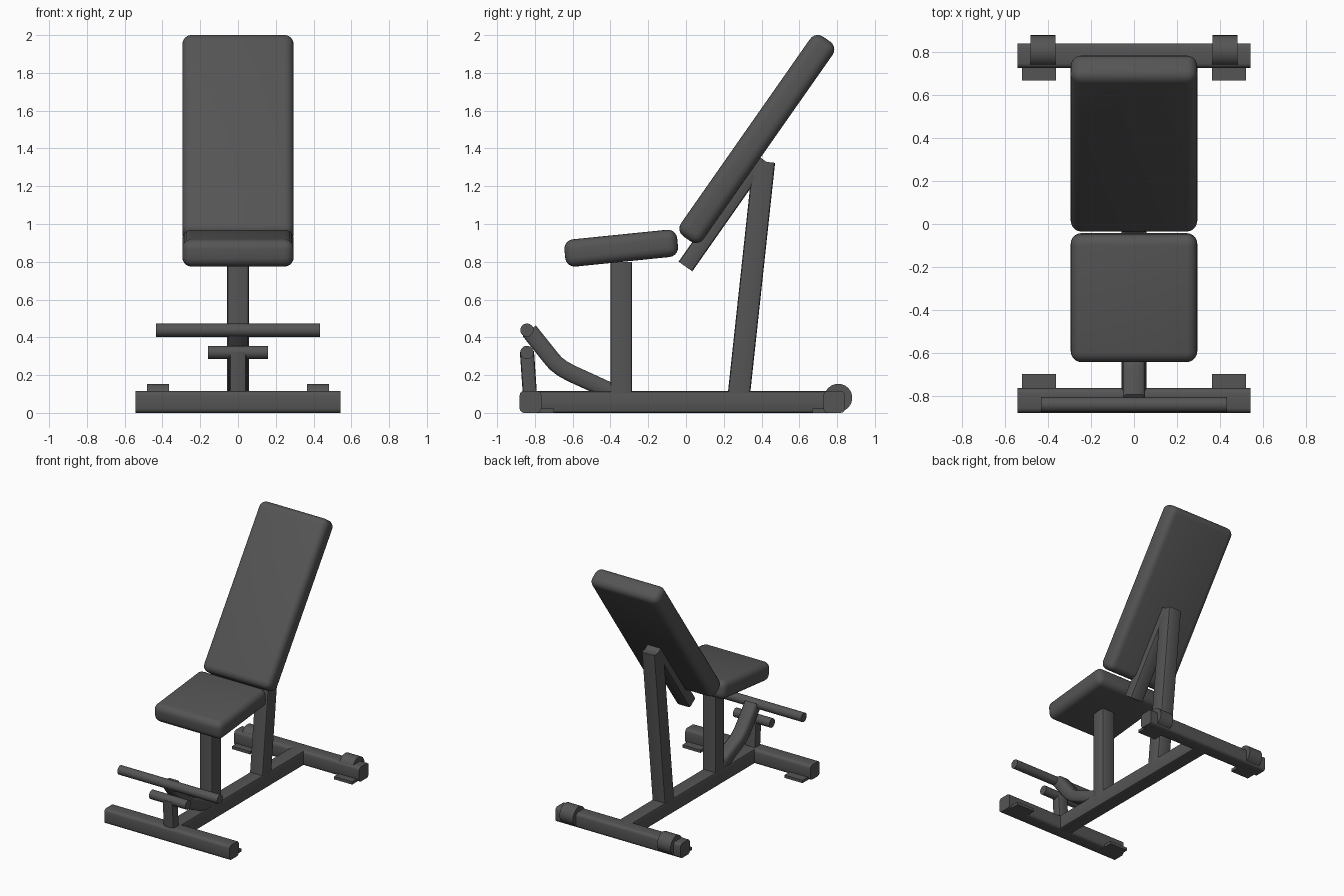
import bpy, bmesh, math
from mathutils import Vector, Matrix

if "Cube" in bpy.data.objects:
    bpy.data.objects.remove(bpy.data.objects["Cube"])

# Dark grey finish shared by all parts
dark = bpy.data.materials.new("dark_grey")
dark.diffuse_color = (0.09, 0.09, 0.09, 1)
dark.use_nodes = True
dark.node_tree.nodes["Principled BSDF"].inputs["Base Color"].default_value = dark.diffuse_color


def finish(name, bm, angle=35):
    bmesh.ops.recalc_face_normals(bm, faces=bm.faces)
    me = bpy.data.meshes.new(name)
    bm.to_mesh(me)
    bm.free()
    me.materials.append(dark)
    ob = bpy.data.objects.new(name, me)
    bpy.context.collection.objects.link(ob)
    bpy.ops.object.select_all(action='DESELECT')
    ob.select_set(True)
    bpy.context.view_layer.objects.active = ob
    bpy.ops.object.shade_smooth_by_angle(angle=math.radians(angle))
    return ob


def box(name, size, loc, tilt=0, bevel=0.0, segs=2, axis=None):
    """Box tilted about x; bevel all edges, or only those along one axis."""
    bm = bmesh.new()
    bmesh.ops.create_cube(bm, size=1, matrix=Matrix.Diagonal((*size, 1)))
    if bevel:
        edges = [e for e in bm.edges if axis is None or
                 abs((e.verts[0].co - e.verts[1].co).normalized()[axis]) > 0.9]
        bmesh.ops.bevel(bm, geom=edges, offset=bevel, segments=segs,
                        profile=0.5, affect='EDGES')
    bm.transform(Matrix.Translation(loc) @ Matrix.Rotation(math.radians(tilt), 4, 'X'))
    return finish(name, bm)


def rod(name, r, x0, x1, y, z, sides=32):
    """Cylinder lying along x."""
    bm = bmesh.new()
    bmesh.ops.create_cone(bm, cap_ends=True, segments=sides, radius1=r, radius2=r, depth=x1 - x0)
    bm.transform(Matrix.Translation(((x0 + x1) / 2, y, z)) @ Matrix.Rotation(math.pi / 2, 4, 'Y'))
    return finish(name, bm)


def post(name, a, b, width, depth):
    """Lengthwise-rounded tube between two (y, z) points."""
    dy, dz = b[0] - a[0], b[1] - a[1]
    tilt = math.degrees(math.atan2(-dy, dz))
    return box(name, (width, depth, math.hypot(dy, dz)),
               (0, (a[0] + b[0]) / 2, (a[1] + b[1]) / 2), tilt, 0.014, 2, 2)


# Cushions
box("backrest", (0.59, 1.29, 0.146), (0, 0.375, 1.45), 55, 0.05, 5)
box("seat", (0.59, 0.60, 0.145), (0, -0.343, 0.872), 5.8, 0.05, 5)

# Frame tubes
box("base_beam", (0.115, 1.60, 0.115), (0, -0.02, 0.058), 0, 0.014, 2, 1)
box("front_crossbar", (1.086, 0.115, 0.115), (0, -0.823, 0.058), 0, 0.022, 3, 0)
box("rear_crossbar", (1.086, 0.115, 0.115), (0, 0.785, 0.058), 0, 0.022, 3, 0)
post("seat_post", (-0.343, 0.06), (-0.343, 0.80), 0.115, 0.115)
post("back_post", (0.276, 0.06), (0.413, 1.33), 0.115, 0.118)
post("backrest_support", (-0.003, 0.775), (0.399, 1.348), 0.115, 0.089)
post("roller_post", (-0.824, 0.06), (-0.842, 0.325), 0.09, 0.075)

# Leg hold rods
rod("leg_roller_lower", 0.035, -0.158, 0.158, -0.842, 0.32)
rod("leg_roller_upper", 0.035, -0.433, 0.433, -0.842, 0.438)

# Bent arm swept along a path in the yz plane
path = [(-0.83, 0.435), (-0.72, 0.297), (-0.69, 0.262), (-0.655, 0.235),
        (-0.61, 0.21), (-0.50, 0.16), (-0.37, 0.10)]
pts = [Vector((0, y, z)) for y, z in path]
w, t, c = 0.052, 0.045, 0.014
section = [(-w + c, -t), (w - c, -t), (w, -t + c), (w, t - c),
           (w - c, t), (-w + c, t), (-w, t - c), (-w, -t + c)]
bm = bmesh.new()
rings = []
for i, p in enumerate(pts):
    d = (pts[min(i + 1, len(pts) - 1)] - pts[max(i - 1, 0)]).normalized()
    n = Vector((0, -d.z, d.y))
    rings.append([bm.verts.new(p + n * v + Vector((u, 0, 0))) for u, v in section])
for a, b in zip(rings, rings[1:]):
    for k in range(8):
        bm.faces.new((a[k], a[(k + 1) % 8], b[(k + 1) % 8], b[k]))
bm.faces.new(rings[0])
bm.faces.new(rings[-1])
finish("bent_arm", bm, 50)

# Feet and wheels on both sides
for side, s in (("left", -1), ("right", 1)):
    box(f"front_foot_{side}", (0.157, 0.12, 0.022), (s * 0.443, -0.76, 0.011))
    box(f"rear_foot_{side}", (0.157, 0.12, 0.022), (s * 0.443, 0.73, 0.011))
    x0, x1 = sorted((s * 0.365, s * 0.482))
    rod(f"wheel_{side}", 0.074, x0, x1, 0.806, 0.08)
